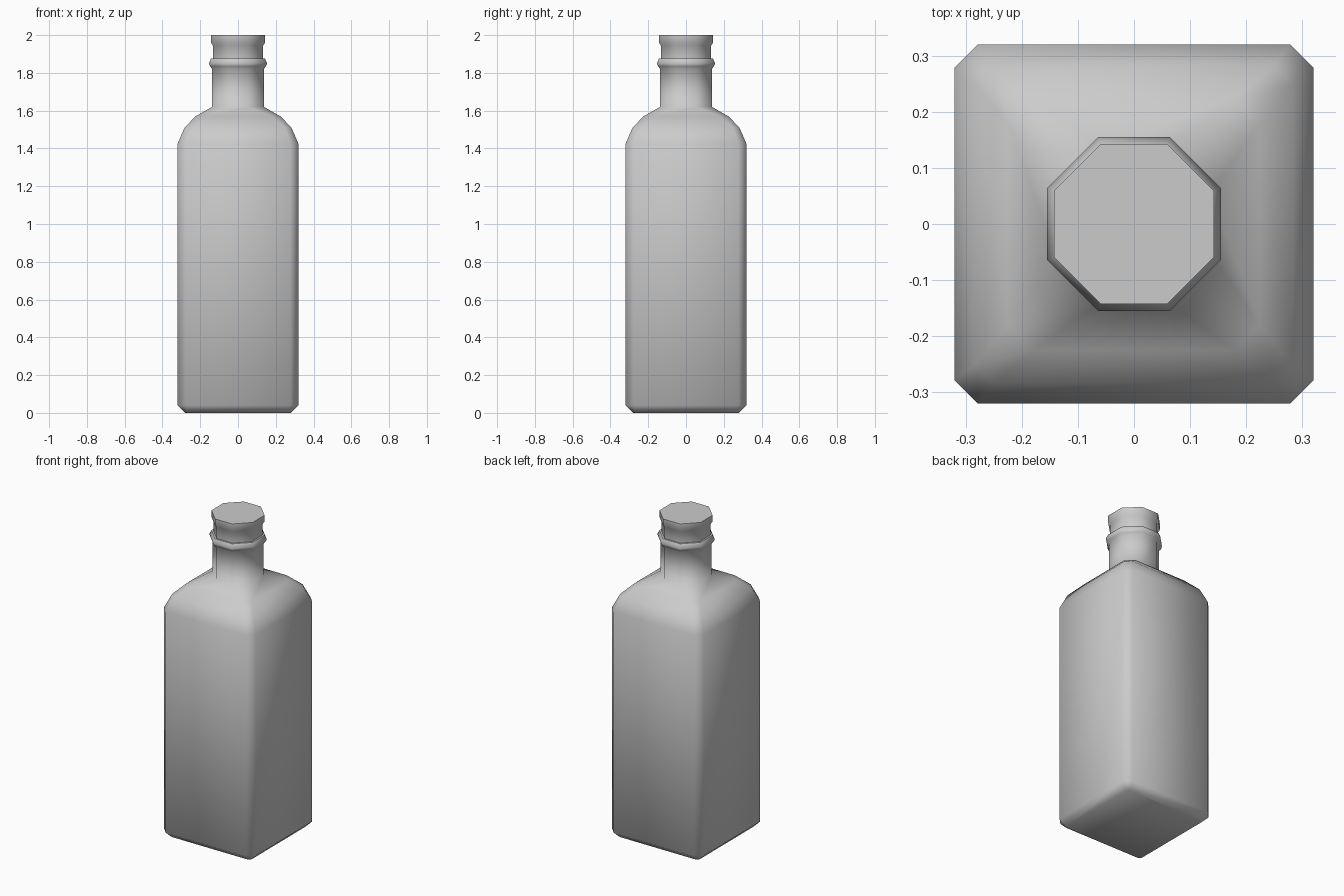
import bpy, bmesh, math

if "Cube" in bpy.data.objects:
    bpy.data.objects.remove(bpy.data.objects["Cube"])


def loft(name, rings):
    """Stack eight-sided rings (z, half width, flat half length) into a closed solid."""
    bm = bmesh.new()
    loops = []
    for z, h, e in rings:
        pts = [(h, -e), (h, e), (e, h), (-e, h), (-h, e), (-h, -e), (-e, -h), (e, -h)]
        loops.append([bm.verts.new((x, y, z)) for x, y in pts])
    for a, b in zip(loops, loops[1:]):
        for i in range(8):
            j = (i + 1) % 8
            bm.faces.new((a[i], a[j], b[j], b[i]))
    bm.faces.new(loops[0][::-1])
    bm.faces.new(loops[-1])
    mesh = bpy.data.meshes.new(name)
    bm.to_mesh(mesh)
    bm.free()
    ob = bpy.data.objects.new(name, mesh)
    bpy.context.collection.objects.link(ob)
    bpy.ops.object.select_all(action='DESELECT')
    ob.select_set(True)
    bpy.context.view_layer.objects.active = ob
    bpy.ops.object.shade_smooth_by_angle(angle=math.radians(62))
    return ob


def octagon(z, h):
    return (z, h, h * math.tan(math.pi / 8))


# Square body with chamfered corners, shoulders, round neck and collar
loft("bottle", [
    (0.0, 0.28, 0.265),
    (0.04, 0.32, 0.278),
    (1.425, 0.32, 0.278),
    (1.51, 0.283, 0.25),
    (1.57, 0.225, 0.18),
    octagon(1.62, 0.137),
    octagon(1.82, 0.137),
    octagon(1.835, 0.148),
    octagon(1.85, 0.155),
    octagon(1.875, 0.143),
])

# Stopper with a wider lip
loft("cap", [
    octagon(1.87, 0.133),
    octagon(1.945, 0.133),
    octagon(1.96, 0.143),
    octagon(2.0, 0.143),
])
